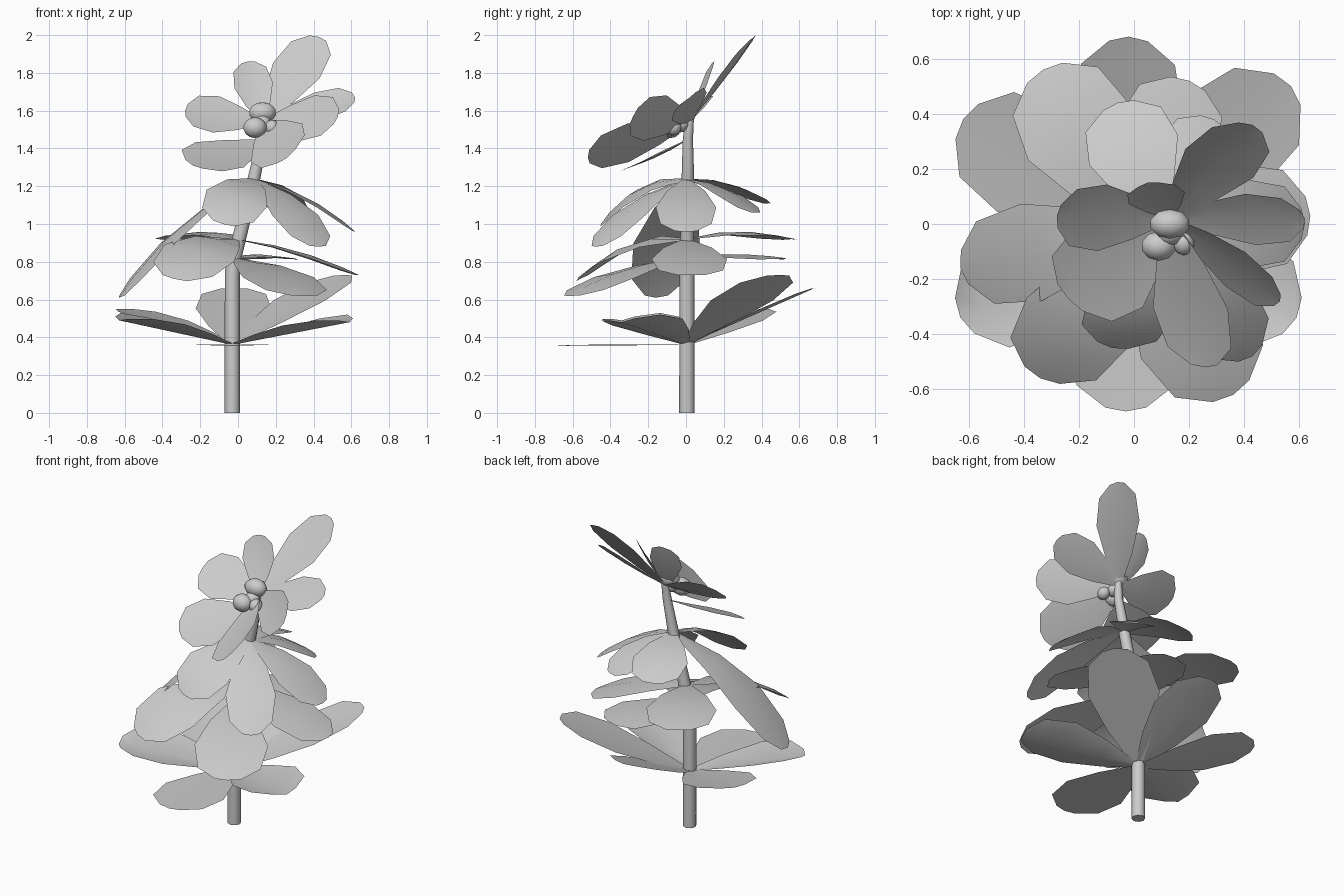
import bpy, bmesh
from mathutils import Vector

cube = bpy.data.objects.get("Cube")
if cube:
    bpy.data.objects.remove(cube, do_unlink=True)

grey = bpy.data.materials.new("plain_grey")
grey.use_nodes = True
colour = (0.6, 0.6, 0.6, 1)
grey.diffuse_color = colour
grey.node_tree.nodes["Principled BSDF"].inputs["Base Color"].default_value = colour


def finish(bm, name):
    mesh = bpy.data.meshes.new(name)
    bm.to_mesh(mesh)
    bm.free()
    mesh.materials.append(grey)
    for face in mesh.polygons:
        face.use_smooth = True
    obj = bpy.data.objects.new(name, mesh)
    bpy.context.collection.objects.link(obj)


# Blunt leaf outline: distance along the leaf, share of half width
OUTLINE = [(0, .1), (.3, .64), (.6, 1), (.86, .85), (.98, .35)]


def blade(name, base, tip, width, arch, up, cup):
    """One thin leaf, bent along its length and folded along its midrib."""
    base, tip = Vector(base), Vector(tip)
    along = tip - base
    side = along.cross(Vector(up)).normalized()
    normal = side.cross(along).normalized()
    bm = bmesh.new()
    rows = []
    for t, w in OUTLINE:
        row = []
        for s in (-1, 0, 1):
            mid_t = 1 if (s == 0 and t > .9) else t
            p = base + along * mid_t + side * (s * w * width / 2)
            p += normal * (4 * arch * mid_t * (1 - mid_t) + cup * abs(s) * w)
            row.append(bm.verts.new(p))
        rows.append(row)
    for a, b in zip(rows, rows[1:]):
        for i in range(2):
            bm.faces.new((a[i], a[i + 1], b[i + 1], b[i]))
    finish(bm, name)


# Bent, tapering stem
def stem(path, sides=8):
    curve = bpy.data.curves.new("stem_path", "CURVE")
    curve.dimensions = "3D"
    curve.bevel_depth = 1
    curve.bevel_resolution = sides // 4
    curve.use_fill_caps = True
    spline = curve.splines.new("POLY")
    spline.points.add(len(path) - 1)
    for point, (x, y, z, r) in zip(spline.points, path):
        point.co = (x, y, z, 1)
        point.radius = r
    spline.use_smooth = True
    curve.materials.append(grey)
    obj = bpy.data.objects.new("stem", curve)
    bpy.context.collection.objects.link(obj)


stem([(-.03, .005, 0, .041), (-.03, .005, .74, .04), (-.02, .005, .82, .038),
      (.08, .01, 1.22, .034), (.13, .01, 1.45, .027), (.14, .02, 1.56, .022)])

UP = (0, 0, 1)
TILTED = (0, -.1, 1)

# Lowest whorl, rising outward, its side leaves folded upward
low = (-.03, 0, .36)
for name, tip, width, up, cup in [
        ("front", (-.03, -.68, .355), .42, UP, .005),
        ("front_left", (.59, -.34, .48), .42, TILTED, .05),
        ("front_right", (-.63, -.34, .49), .42, TILTED, .05),
        ("back", (-.02, .68, .66), .40, UP, .015),
        ("back_left", (.57, .5, .73), .43, UP, .015),
        ("back_right", (-.62, .38, .55), .43, UP, .015)]:
    blade("low_leaf_" + name, low, tip, width, 0, up, cup)

# Middle whorls, drooping outward
for name, base_z, tip, width, arch, up in [
        ("front_left", .82, (.36, -.62, .62), .44, .04, UP),
        ("back_left", .82, (.20, .52, .82), .38, .02, UP),
        ("left", .92, (.64, .03, .73), .40, .03, UP),
        ("back_right", .92, (-.33, .56, .92), .42, .04, UP),
        ("front_right", .92, (-.34, -.56, .71), .42, .08, (0, -.45, .88))]:
    blade("middle_leaf_" + name, (-.01, 0, base_z), tip, width, arch, up, -.02)

# Upper whorl
for name, tip, width, arch, up in [
        ("right", (-.63, -.16, .61), .36, .07, UP),
        ("front", (-.08, -.45, 1.0), .34, .07, (.2, -.25, .9)),
        ("front_left", (.43, -.48, .88), .30, .05, UP),
        ("left", (.62, 0, .96), .32, .04, UP),
        ("back_left", (.29, .38, 1.06), .28, .04, UP),
        ("back_right", (-.06, .44, 1.11), .34, .04, UP)]:
    blade("upper_leaf_" + name, (.09, 0, 1.24), tip, width, arch, up, -.02)

# Petals of the tilted flower, each with its own twist
FACING = (0, -.62, .78)
heart = (.13, .02, 1.54)
for name, base, tip, width, up in [
        ("top_left", heart, (.43, .36, 1.99), .28, FACING),
        ("top", heart, (.05, .15, 1.86), .21, FACING),
        ("right", heart, (-.28, .03, 1.60), .31, FACING),
        ("lower_right", (.12, 0, 1.44), (-.24, -.27, 1.31), .4, (0, -.43, .9)),
        ("bottom", heart, (.26, -.52, 1.35), .34, (-.6, 0, .8)),
        ("lower_left", heart, (.53, -.28, 1.57), .28, (-.49, -.63, .47)),
        ("left", heart, (.62, .02, 1.67), .24, FACING)]:
    blade("petal_" + name, base, tip, width, -.01, up, .015)

# Round beads in the flower's heart
for name, place, size in [
        ("top", (.13, .0, 1.59), (.075, .055, .055)),
        ("right", (.09, -.08, 1.51), (.065, .055, .055)),
        ("left", (.18, -.07, 1.51), (.04, .045, .042)),
        ("middle", (.13, -.03, 1.53), (.05, .05, .045))]:
    bm = bmesh.new()
    bmesh.ops.create_uvsphere(bm, u_segments=10, v_segments=7, radius=1)
    bmesh.ops.scale(bm, vec=size, verts=bm.verts)
    bmesh.ops.translate(bm, vec=place, verts=bm.verts)
    finish(bm, "heart_bead_" + name)
